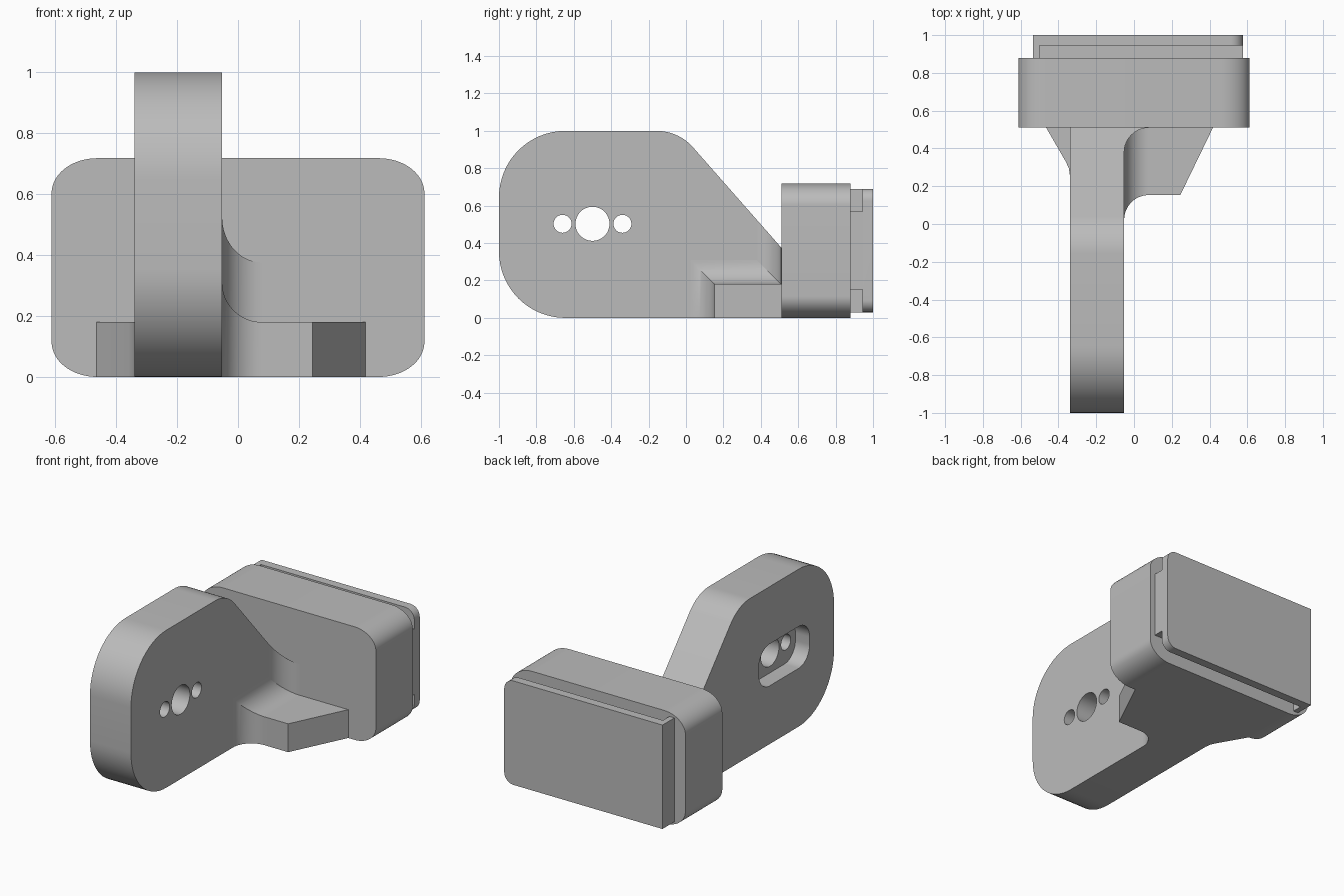
import bpy, bmesh, math
from mathutils import Vector

cube = bpy.data.objects.get("Cube")
if cube:
    bpy.data.objects.remove(cube, do_unlink=True)

grey = bpy.data.materials.new("plain grey")
grey.use_nodes = True
grey.diffuse_color = (0.5, 0.5, 0.5, 1)
grey.node_tree.nodes["Principled BSDF"].inputs["Base Color"].default_value = (0.5, 0.5, 0.5, 1)


def rounded(corners, steps=16):
    """Outline from (u, v, radius) corners, each replaced by a tangent arc."""
    out = []
    for i, (u, v, r) in enumerate(corners):
        p = Vector((u, v))
        if r == 0:
            out.append(p)
            continue
        a = (Vector(corners[i - 1][:2]) - p).normalized()
        b = (Vector(corners[(i + 1) % len(corners)][:2]) - p).normalized()
        half = a.angle(b) / 2
        centre = p + (a + b).normalized() * r / math.sin(half)
        start = p + a * r / math.tan(half) - centre
        end = p + b * r / math.tan(half) - centre
        sweep = start.angle(end)
        for k in range(steps + 1):
            t = k / steps
            out.append(centre + (start * math.sin((1 - t) * sweep)
                                 + end * math.sin(t * sweep)) / math.sin(sweep))
    return out


def box(u0, u1, v0, v1, r=0):
    return rounded([(u0, v0, r), (u1, v0, r), (u1, v1, r), (u0, v1, r)])


def circle(u, v, r, n=48):
    return [(u + r * math.cos(k * math.tau / n), v + r * math.sin(k * math.tau / n))
            for k in range(n)]


def loft(name, rings):
    """Closed solid through rings of equal point count."""
    bm = bmesh.new()
    rows = [[bm.verts.new(p) for p in ring] for ring in rings]
    for low, high in zip(rows, rows[1:]):
        for i in range(len(low)):
            bm.faces.new((low[i - 1], low[i], high[i], high[i - 1]))
    bm.faces.new(rows[0])
    bm.faces.new(rows[-1])
    bmesh.ops.recalc_face_normals(bm, faces=bm.faces)
    mesh = bpy.data.meshes.new(name)
    bm.to_mesh(mesh)
    bm.free()
    mesh.materials.append(grey)
    obj = bpy.data.objects.new(name, mesh)
    bpy.context.collection.objects.link(obj)
    return obj


def extrude(name, outline, axis, start, end):
    place = {"x": lambda u, v, d: (d, u, v),
             "y": lambda u, v, d: (u, d, v),
             "z": lambda u, v, d: (u, v, d)}[axis]
    return loft(name, [[place(u, v, d) for u, v in outline] for d in (start, end)])


def cut(obj, cutters):
    """Subtract the cutters, bake the result and remove them."""
    for c in cutters:
        c.hide_render = True
        mod = obj.modifiers.new("cut", "BOOLEAN")
        mod.operation = "DIFFERENCE"
        mod.solver = "EXACT"
        mod.object = c
    deps = bpy.context.evaluated_depsgraph_get()
    baked = bpy.data.meshes.new_from_object(obj.evaluated_get(deps))
    obj.modifiers.clear()
    obj.data = baked
    for c in cutters:
        bpy.data.objects.remove(c, do_unlink=True)


PLATE_L, PLATE_R = -0.34, -0.052
FACE = 0.51           # front of the mounting block
TOP = 0.18            # height of the side ribs
R = 0.13              # fillet radius
SLOPE = 0.62 / 0.545  # fall of the upright plate towards the block

# Upright plate with a hole, two small holes and a pocket on its outer side
plate = extrude("upright_plate", rounded([
    (-1, 0, 0.355), (FACE, 0, 0), (FACE, 0.375, 0), (-0.04, 1, 0.26), (-1, 1, 0.355)]),
    "x", PLATE_L, PLATE_R)
cutters = [extrude("hole_cutter", circle(y, 0.503, r), "x", -0.6, 0.2)
           for y, r in ((-0.5, 0.091), (-0.66, 0.048), (-0.34, 0.048))]
cutters.append(extrude("pocket_cutter", box(-0.755, -0.245, 0.37, 0.636, 0.11),
                       "x", -0.6, PLATE_L + 0.1))
cut(plate, cutters)

# Mounting block with softly flattened corners
squash = 0.115 / 0.15
block = [(u, v * squash) for u, v in box(-0.612, 0.612, 0, 0.718 / squash, 0.15)]
extrude("mounting_block", block, "y", FACE, 0.88)

# Rear slide plate, grooved along top and bottom, closed at one end
slide = extrude("slide_plate", rounded([
    (-0.535, 0.03, 0), (0.577, 0.03, 0.065), (0.577, 0.69, 0.065), (-0.535, 0.69, 0)]),
    "y", 0.88, 1)
cut(slide, [extrude("groove_cutter", box(-0.5, 0.8, z0, z1), "y", 0.8, 0.945)
            for z0, z1 in ((-0.2, 0.152), (0.57, 0.9))])

# Right rib, flaring into the plate, and the upright fillet at the block
rib, fillet = [], []
for k in range(17):
    a = k / 16 * math.pi / 2
    x = PLATE_R + R * (1 - math.cos(a))
    grow = R * (1 - math.sin(a))
    y, z = 0.153 - grow, TOP + grow
    rib.append([(x, y, 0), (x, y, z), (x, FACE, z), (x, FACE, 0)])
    y = FACE - grow - 0.001
    z = 0.375 + SLOPE * (FACE - y)
    fillet.append([(x, y, 0), (x, y, z), (x, FACE, 0.375), (x, FACE, 0)])
rib.append([(0.245, 0.153, 0), (0.245, 0.153, TOP), (0.418, FACE, TOP), (0.418, FACE, 0)])
loft("right_rib", rib)
loft("block_fillet", fillet)

# Left rib
extrude("left_rib", [(PLATE_L, 0.26), (-0.345, 0.295), (-0.36, 0.328), (-0.465, FACE),
                     (PLATE_L, FACE)], "z", 0, TOP)

# Smooth the curved faces, keep edges sharp
bpy.ops.object.select_all(action="DESELECT")
for obj in bpy.context.collection.objects:
    if obj.type == "MESH":
        obj.select_set(True)
        bpy.context.view_layer.objects.active = obj
bpy.ops.object.shade_smooth_by_angle(angle=math.radians(30))
